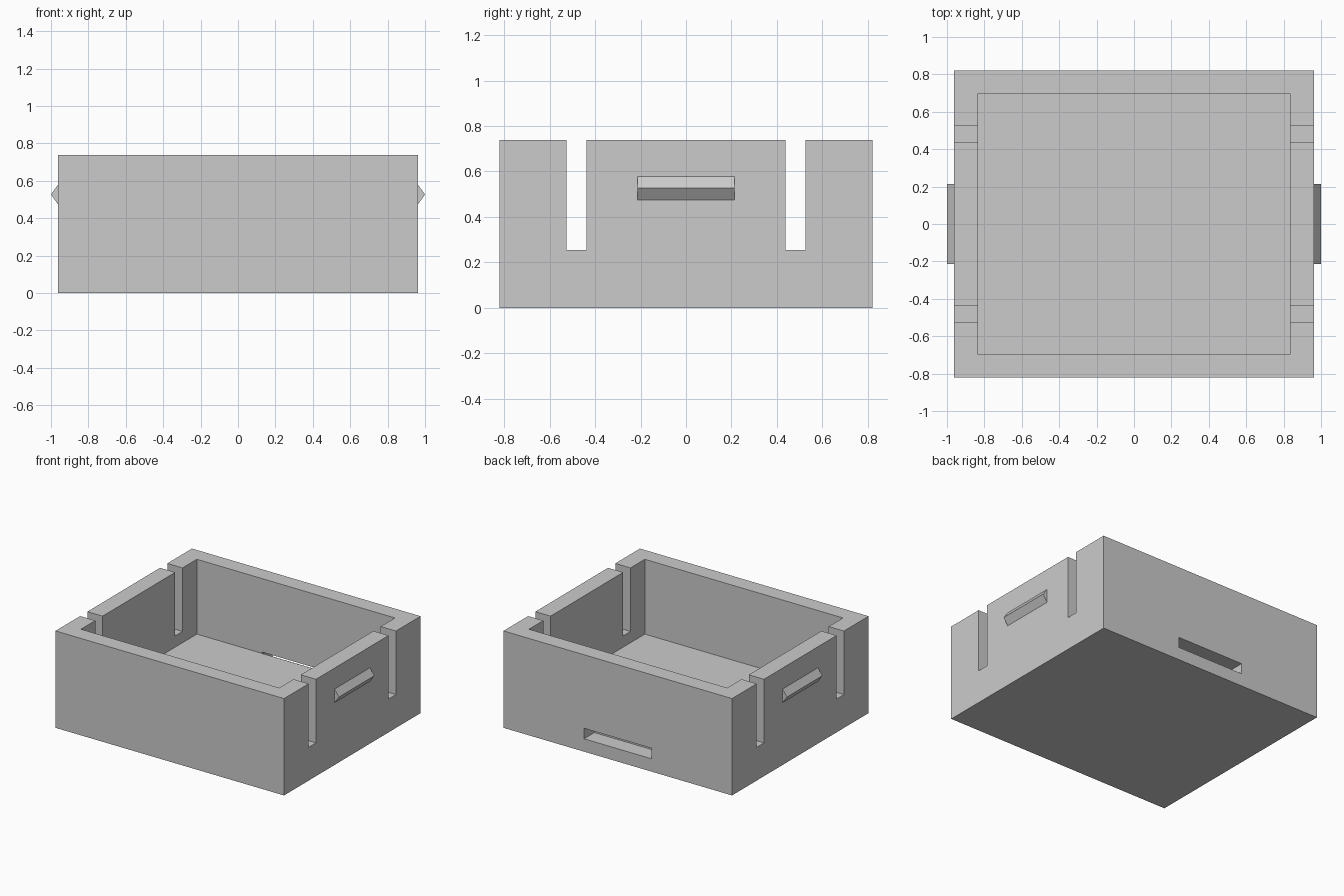
import bpy
import bmesh

cube = bpy.data.objects.get("Cube")
if cube:
    bpy.data.objects.remove(cube, do_unlink=True)

# Overall sizes
HALF_X, HALF_Y, HEIGHT = 0.963, 0.821, 0.738
IN_X, IN_Y, FLOOR = 0.835, 0.697, 0.168

grey = bpy.data.materials.new("light_grey")
grey.use_nodes = True
COLOUR = (0.6, 0.6, 0.6, 1)
grey.diffuse_color = COLOUR
grey.node_tree.nodes["Principled BSDF"].inputs["Base Color"].default_value = COLOUR


def add_object(name, bm):
    bmesh.ops.recalc_face_normals(bm, faces=bm.faces)
    mesh = bpy.data.meshes.new(name)
    bm.to_mesh(mesh)
    bm.free()
    mesh.materials.append(grey)
    obj = bpy.data.objects.new(name, mesh)
    bpy.context.collection.objects.link(obj)
    return obj


def box(name, low, high):
    bm = bmesh.new()
    bmesh.ops.create_cube(bm, size=1)
    for v in bm.verts:
        v.co = [low[i] if v.co[i] < 0 else high[i] for i in range(3)]
    return add_object(name, bm)


def cut(target, cutter):
    cutter.hide_render = True
    mod = target.modifiers.new("cut", "BOOLEAN")
    mod.operation = "DIFFERENCE"
    mod.solver = "EXACT"
    mod.object = cutter
    bpy.context.view_layer.objects.active = target
    bpy.ops.object.modifier_apply(modifier=mod.name)
    bpy.data.objects.remove(cutter, do_unlink=True)


# Open tray body
body = box("tray_body", (-HALF_X, -HALF_Y, 0), (HALF_X, HALF_Y, HEIGHT))
cut(body, box("cavity_cutter", (-IN_X, -IN_Y, FLOOR), (IN_X, IN_Y, 1)))

# Flex slots through both side walls
for low_y, high_y in ((-0.525, -0.437), (0.437, 0.525)):
    cut(body, box("flex_slot_cutter", (-1.2, low_y, 0.254), (1.2, high_y, 1)))

# Low slot through the back wall, reaching slightly above the floor
cut(body, box("back_slot_cutter", (-0.284, IN_Y, 0.098), (0.284, 1, 0.178)))


# Wedge shaped snap ridge on each side wall
def snap_ridge(name, side):
    bm = bmesh.new()
    profile = ((HALF_X, 0.475), (1, 0.527), (HALF_X, 0.578))
    face = bm.faces.new([bm.verts.new((side * x, -0.213, z)) for x, z in profile])
    result = bmesh.ops.extrude_face_region(bm, geom=[face])
    moved = [g for g in result["geom"] if isinstance(g, bmesh.types.BMVert)]
    bmesh.ops.translate(bm, verts=moved, vec=(0, 0.426, 0))
    # extruding a lone face keeps the first cap, so the wedge is closed
    return add_object(name, bm)


snap_ridge("left_snap_ridge", 1)
snap_ridge("right_snap_ridge", -1)
